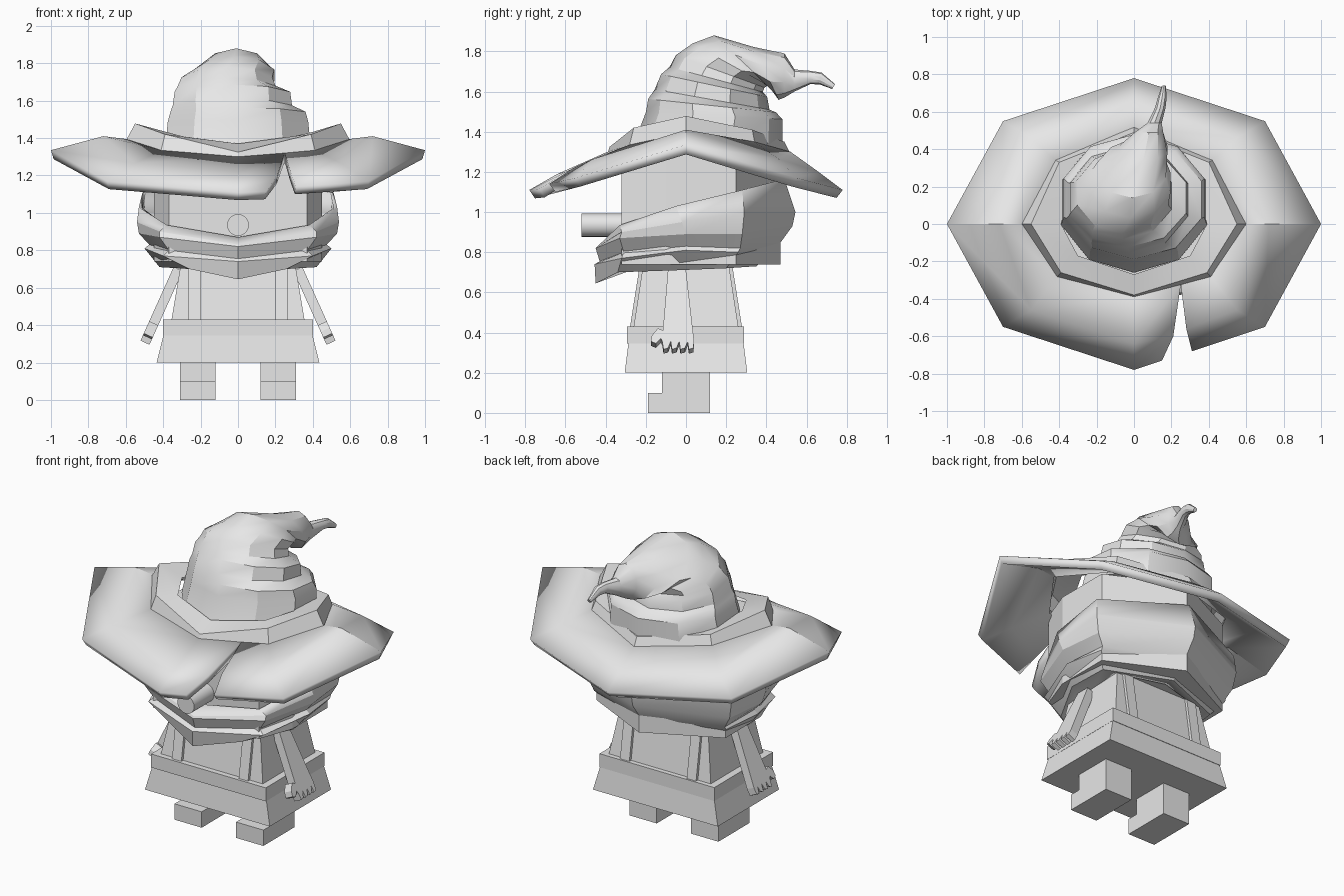
import bpy, bmesh, math
from mathutils import Vector, Matrix

old = bpy.data.objects.get("Cube")
if old:
    bpy.data.objects.remove(old, do_unlink=True)

grey = bpy.data.materials.new("plain_grey")
grey.use_nodes = True
grey.diffuse_color = (0.8, 0.8, 0.8, 1)
grey.node_tree.nodes["Principled BSDF"].inputs["Base Color"].default_value = (0.8, 0.8, 0.8, 1)


def finish(name, bm, smooth=0, thickness=0, closed=True):
    bmesh.ops.remove_doubles(bm, verts=bm.verts, dist=0.0005)
    if closed:
        bmesh.ops.recalc_face_normals(bm, faces=bm.faces)
    mesh = bpy.data.meshes.new(name)
    bm.to_mesh(mesh)
    bm.free()
    mesh.materials.append(grey)
    ob = bpy.data.objects.new(name, mesh)
    bpy.context.collection.objects.link(ob)
    if thickness:
        mod = ob.modifiers.new("thickness", 'SOLIDIFY')
        mod.thickness = thickness
        mod.offset = -1
    if smooth:
        bpy.ops.object.select_all(action='DESELECT')
        ob.select_set(True)
        bpy.context.view_layer.objects.active = ob
        bpy.ops.object.shade_smooth_by_angle(angle=math.radians(smooth))
    return ob


def loft(name, rings, caps=True, skip=None, **options):
    """Skin a list of equal-length rings, leaving out column `skip`."""
    bm = bmesh.new()
    rows = [[bm.verts.new(p) for p in ring] for ring in rings]
    n = len(rows[0])
    for a, b in zip(rows, rows[1:]):
        for i in range(n):
            if i != skip:
                j = (i + 1) % n
                bm.faces.new((a[i], a[j], b[j], b[i]))
    if caps:
        bm.faces.new(rows[0][::-1])
        bm.faces.new(rows[-1])
    return finish(name, bm, closed=caps, **options)


def mirrored(half, extra=()):
    """Full ring from its front-to-back half; `extra` follows the front point."""
    return [half[0], *extra, *half[1:]] + [(-x, y, z) for x, y, z in half[-2:0:-1]]


def rect(x0, x1, y0, y1, z):
    x0, x1 = sorted((x0, x1))
    y0, y1 = sorted((y0, y1))
    return [(x0, y0, z), (x1, y0, z), (x1, y1, z), (x0, y1, z)]


# Skirt, belt and torso
loft("skirt", [rect(-.435, .435, -.305, .305, .2), rect(-.395, .395, -.285, .285, .36)])
loft("belt", [rect(-.4, .4, -.295, .29, .345), rect(-.4, .4, -.295, .29, .43)])
loft("torso", [rect(-.36, .36, -.265, .265, .4), rect(-.3, .3, -.21, .21, .76)])

# Legs, feet, straps and arms, once per side
for side, label in ((1, "left"), (-1, "right")):
    loft(label + "_leg", [rect(side * .12, side * .31, -.12, .12, z) for z in (0, .21)])
    loft(label + "_foot", [rect(side * .12, side * .31, -.19, -.11, z) for z in (0, .1)])
    for face, place in ((-1, "front"), (1, "back")):
        loft(f"{label}_{place}_strap",
             [rect(side * .2, side * .265, face * .22, face * .28, .42),
              rect(side * .2, side * .265, face * .17, face * .228, .75)])

    # Arm outline in (y, z): sleeve, four fingers, thumb
    outline = [(-.09, .7), (0, .7), (.04, .35)]
    for k in range(4):
        y = .04 - k * .042
        outline += [(y - .003, .312), (y - .026, .306), (y - .032, .345)]
    outline += [(-.125, .36), (-.15, .335), (-.175, .345), (-.17, .375), (-.14, .41), (-.115, .4)]
    inner, outer = [], []
    for y, z in outline:
        x = .32 + (.7 - z) * .45
        inner.append((side * (x - .024), y, z - .011))
        outer.append((side * (x + .024), y, z + .011))
    loft(label + "_arm", [inner, outer])

# Head core with a flat face
plan = [(0, -.32), (.37, -.32), (.45, -.1), (.45, .25), (0, .47)]
loft("head", [mirrored([(x, y, z) for x, y in plan]) for z in (.74, 1.31)])

# Nose
bm = bmesh.new()
bmesh.ops.create_cone(bm, cap_ends=True, segments=24, radius1=.058, radius2=.058, depth=.3,
                      matrix=Matrix.Translation((0, -.37, .935)) @ Matrix.Rotation(math.pi / 2, 4, 'X'))
finish("nose", bm, smooth=40)

# Scarf wrapped round the lower face, folded once and open at the top
scarf = [
    [(0, -.3, .7), (.2, -.25, .72), (.3, 0, .72), (.3, .2, .73), (0, .28, .735)],
    [(0, -.45, .645), (.26, -.34, .7), (.42, -.05, .71), (.4, .2, .72), (0, .35, .73)],
    [(0, -.455, .74), (.4, -.32, .77), (.5, 0, .81), (.46, .26, .8), (0, .43, .8)],
    [(0, -.43, .755), (.37, -.31, .8), (.475, 0, .83), (.46, .27, .82), (0, .45, .82)],
    [(0, -.45, .82), (.42, -.33, .87), (.53, 0, .89), (.5, .28, .89), (0, .53, .93)],
    [(0, -.44, .83), (.42, -.32, .9), (.54, -.02, .95), (.52, .29, 1), (0, .545, 1)],
    [(0, -.35, .87), (.38, -.33, .935), (.53, -.05, 1.03), (.51, .28, 1.11), (0, .49, 1.165)],
]
loft("scarf", [mirrored(h) for h in scarf], caps=False, smooth=20, thickness=.02)

# Hat brim, split by a notch at the front
brim = [
    ([(0, -.78, 1.11), (.7, -.55, 1.17), (1, 0, 1.335), (.7, .55, 1.17), (0, .78, 1.11)],
     [(.15, -.73, 1.115), (.31, -.68, 1.14)]),
    ([(0, -.64, 1.19), (.55, -.46, 1.265), (.72, 0, 1.41), (.55, .46, 1.265), (0, .66, 1.2)],
     [(.21, -.6, 1.2), (.28, -.56, 1.22)]),
    ([(0, -.39, 1.3), (.41, -.28, 1.335), (.6, 0, 1.395), (.42, .34, 1.35), (0, .52, 1.3)],
     [(.25, -.325, 1.32), (.25, -.325, 1.32)]),
]
loft("hat_brim", [mirrored(h, e) for h, e in brim], caps=False, skip=1, smooth=25, thickness=.05)

# Raised fold between brim and crown
fold = [
    [(0, -.395, 1.28), (.415, -.285, 1.32), (.6, 0, 1.385), (.425, .345, 1.33), (0, .525, 1.28)],
    [(0, -.38, 1.325), (.39, -.26, 1.42), (.55, 0, 1.478), (.4, .33, 1.41), (0, .49, 1.35)],
    [(0, -.27, 1.37), (.3, -.17, 1.41), (.39, 0, 1.43), (.3, .3, 1.39), (0, .4, 1.35)],
]
loft("hat_fold", [mirrored(h) for h in fold], caps=False, smooth=25)

# Crown: creased rings that bend backward into a thin curled tip
crown = [  # centre x, y, z, half width, half depth, tilt in degrees
    (0, .11, 1.34, .41, .37, 0),
    (0, .14, 1.48, .395, .34, -3),
    (0, .13, 1.53, .38, .32, -6),
    (-.03, .13, 1.56, .335, .29, -10),
    (-.03, .14, 1.63, .325, .27, -12),
    (-.06, .15, 1.66, .275, .24, -15),
    (-.06, .17, 1.70, .255, .235, -20),
    (-.02, .22, 1.735, .225, .215, -29),
    (-.01, .29, 1.74, .19, .205, -43),
    (.05, .4, 1.69, .135, .145, -65),
    (.08, .49, 1.68, .08, .11, -90),
    (.11, .54, 1.655, .04, .055, -90),
    (.14, .62, 1.67, .03, .033, -90),
    (.15, .67, 1.665, .025, .03, -100),
    (.16, .735, 1.625, .012, .014, -120),
]
sides = 10
rings = []
for cx, cy, cz, rx, ry, tilt in crown:
    turn = Matrix.Rotation(math.radians(tilt), 3, 'X')
    angles = [2 * math.pi * k / sides - math.pi / 2 for k in range(sides)]
    rings.append([Vector((cx, cy, cz)) + turn @ Vector((rx * math.cos(a), ry * math.sin(a), 0))
                  for a in angles])
loft("hat_crown", rings, smooth=32)
